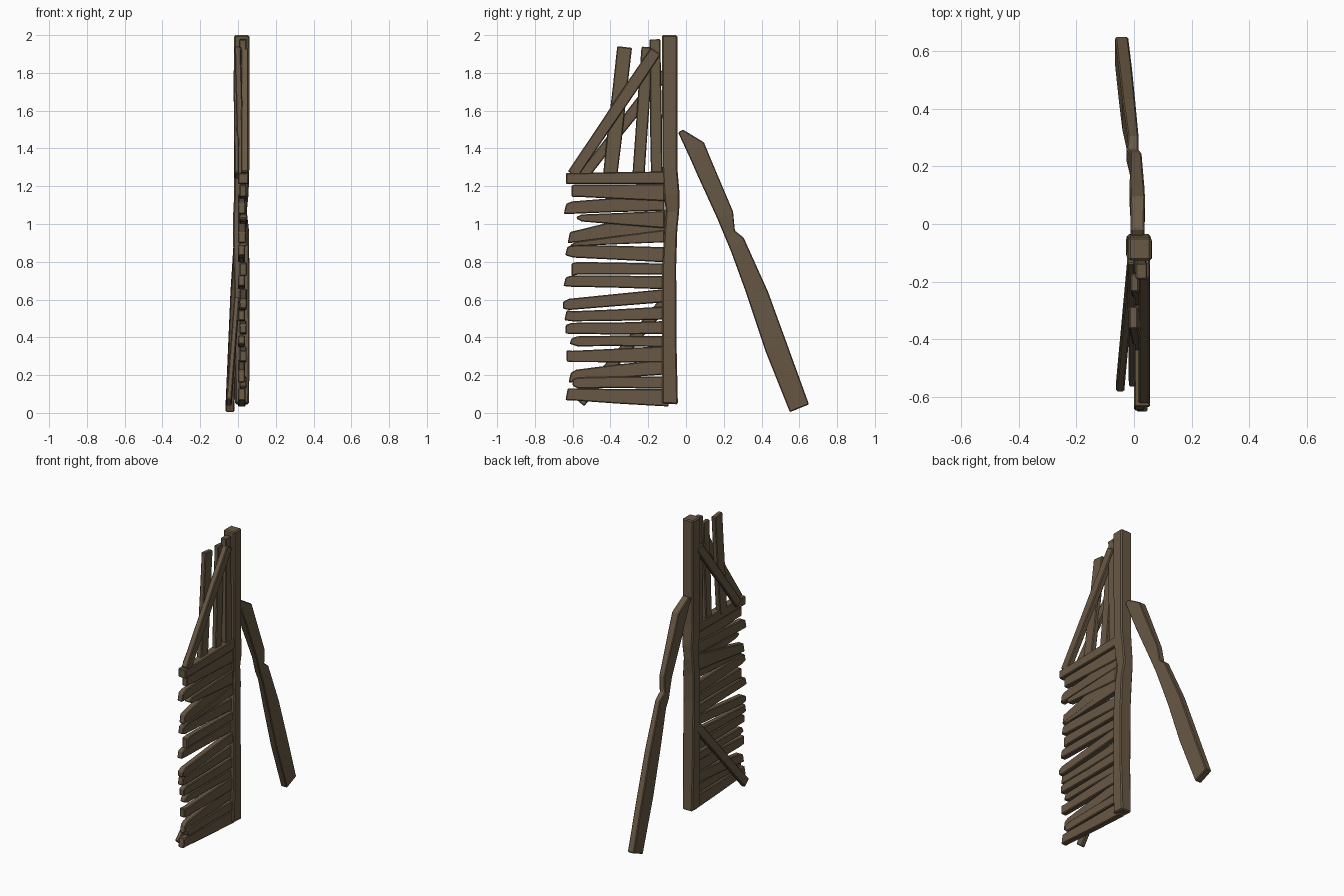
import bpy, bmesh, random
from mathutils import Vector

random.seed(4)
wood = bpy.data.materials.new("weathered_brown_wood")
wood.diffuse_color = (0.138, 0.098, 0.058, 1)


def loft(name, stations, bevel=0.005):
    """Board from stations (ya, za, yb, zb, x0, x1): two edge points and an x range."""
    bm = bmesh.new()
    rings = [[bm.verts.new(p) for p in ((x0, ya, za), (x1, ya, za), (x1, yb, zb), (x0, yb, zb))]
             for ya, za, yb, zb, x0, x1 in stations]
    for a, b in zip(rings, rings[1:]):
        for i in range(4):
            j = (i + 1) % 4
            bm.faces.new((a[i], a[j], b[j], b[i]))
    bm.faces.new(rings[0][::-1])
    bm.faces.new(rings[-1])
    bmesh.ops.recalc_face_normals(bm, faces=bm.faces)
    me = bpy.data.meshes.new(name)
    bm.to_mesh(me)
    bm.free()
    me.materials.append(wood)
    ob = bpy.data.objects.new(name, me)
    bpy.context.collection.objects.link(ob)
    mod = ob.modifiers.new("worn_edges", 'BEVEL')
    mod.width = bevel
    mod.segments = 1
    mod.limit_method = 'ANGLE'
    return ob


def bar(name, a, b, w, xa, xb):
    """Straight bar between two (y, z) points, square cut ends."""
    a, b = Vector(a), Vector(b)
    d = (b - a).normalized()
    n = Vector((-d.y, d.x)) * w / 2
    st = []
    for t in (0, 0.35, 0.7, 1):
        c = a.lerp(b, t)
        k = 1 + random.uniform(-0.06, 0.06)
        p, q = c + n * k, c - n * k
        st.append((p.x, p.y, q.x, q.y,
                   xa[0] + (xb[0] - xa[0]) * t, xa[1] + (xb[1] - xa[1]) * t))
    return loft(name, st)


# Main upright post with a worn notch near the middle
loft("main_post", [
    (-0.127, 0.05, -0.043, 0.045, -0.015, 0.058),
    (-0.127, 0.36, -0.050, 0.36, -0.018, 0.062),
    (-0.127, 0.75, -0.052, 0.78, -0.022, 0.060),
    (-0.115, 0.95, -0.046, 0.97, -0.027, 0.058),
    (-0.106, 1.06, -0.036, 1.07, -0.025, 0.046),
    (-0.118, 1.16, -0.034, 1.16, -0.020, 0.056),
    (-0.125, 1.30, -0.046, 1.30, -0.020, 0.060),
    (-0.127, 2.00, -0.046, 2.00, -0.020, 0.060)], 0.007)

# Leaning rear brace with chipped edge
loft("leaning_brace", [
    (0.550, 0.004, 0.651, 0.045, -0.066, -0.020),
    (0.418, 0.334, 0.535, 0.365, -0.052, -0.006),
    (0.320, 0.630, 0.434, 0.642, -0.040, 0.004),
    (0.240, 0.850, 0.305, 0.928, -0.022, 0.016),
    (0.215, 0.910, 0.259, 0.965, -0.026, 0.016),
    (0.165, 1.030, 0.249, 1.066, -0.014, 0.026),
    (0.060, 1.260, 0.132, 1.342, -0.015, 0.036),
    (0.025, 1.340, 0.095, 1.432, -0.013, 0.038),
    (-0.042, 1.485, -0.016, 1.500, -0.012, 0.036)])

# Horizontal planks: outer end y, outer top/bottom z, inner top/bottom z
planks = [
    (-0.605, 1.210, 1.146, 1.215, 1.125),
    (-0.635, 1.115, 1.050, 1.156, 1.072),
    (-0.580, 1.052, 1.018, 1.072, 0.980),
    (-0.615, 0.955, 0.896, 1.082, 0.965),
    (-0.612, 0.900, 0.880, 0.965, 0.900),
    (-0.628, 0.890, 0.822, 0.880, 0.800),
    (-0.605, 0.796, 0.728, 0.790, 0.732),
    (-0.637, 0.727, 0.668, 0.721, 0.652),
    (-0.652, 0.600, 0.541, 0.658, 0.588),
    (-0.632, 0.541, 0.488, 0.562, 0.493),
    (-0.637, 0.477, 0.419, 0.482, 0.414),
    (-0.605, 0.408, 0.355, 0.408, 0.350),
    (-0.632, 0.329, 0.270, 0.350, 0.265),
    (-0.610, 0.228, 0.164, 0.281, 0.202),
    (-0.600, 0.190, 0.132, 0.196, 0.132),
    (-0.626, 0.127, 0.064, 0.122, 0.030)]
for i, (y, t0, b0, t1, b1) in enumerate(planks):
    x0 = 0.0 if i % 2 else 0.008
    x1 = x0 + random.uniform(0.036, 0.042)
    y1 = -0.092 if i in (3, 15) else -0.115
    st = []
    for t in (0, 0.06, 0.5, 1):
        yy = y + (y1 - y) * t
        chip = 0.012 if t == 0 else 0
        j = random.uniform(-0.004, 0.004)
        st.append((yy, t0 + (t1 - t0) * t - chip * (i % 3 > 0) + j,
                   yy - chip * (i % 2), b0 + (b1 - b0) * t + chip * (i % 3 == 2) + j, x0, x1))
    loft("horizontal_plank_%02d" % (i + 1), st)

# Top rail above the planks
bar("top_rail", (-0.636, 1.240), (-0.112, 1.245), 0.062, (0.0, 0.056), (0.0, 0.056))

# Upright slats over the rail
bar("tall_slat_outer", (-0.405, 1.225), (-0.325, 1.937), 0.076, (0.0, 0.035), (-0.018, 0.014))
bar("tall_slat_middle", (-0.254, 1.225), (-0.204, 1.937), 0.066, (0.004, 0.036), (-0.012, 0.018))
bar("tall_slat_inner", (-0.155, 1.225), (-0.164, 1.978), 0.060, (0.005, 0.042), (0.005, 0.046))

# Diagonal struts: upper outside, upper inside, lower inside
bar("outer_diagonal", (-0.600, 1.262), (-0.160, 1.915), 0.064, (0.016, 0.054), (0.016, 0.054))
bar("inner_upper_diagonal", (-0.545, 1.255), (-0.115, 1.800), 0.060, (-0.018, 0.006), (-0.024, 0.004))
bar("inner_lower_diagonal", (-0.562, 0.055), (-0.105, 0.595), 0.062, (-0.062, -0.034), (-0.020, 0.008))
